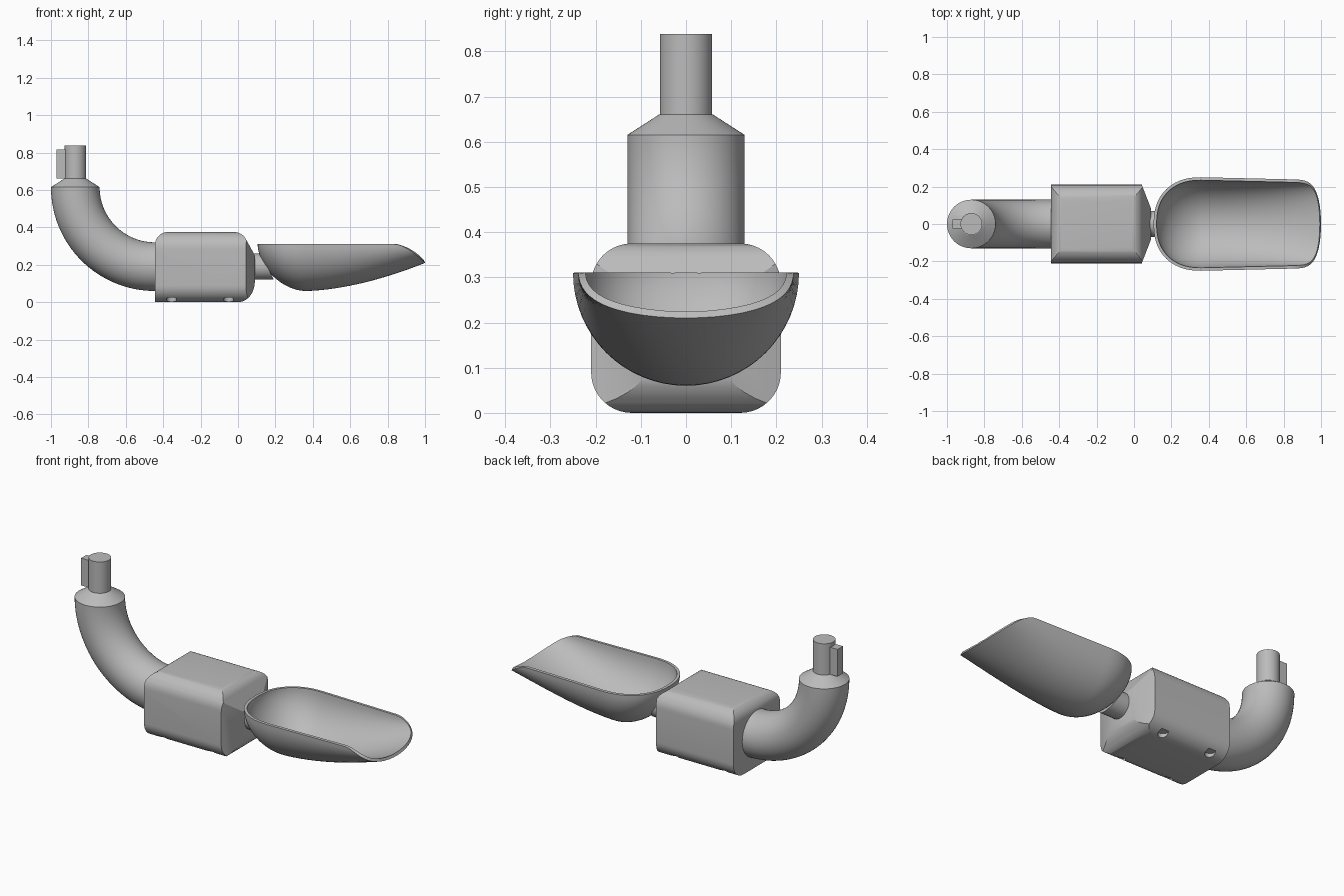
import bpy, bmesh
from math import sin, cos, pi, acos, radians
from mathutils import Vector, Matrix

if "Cube" in bpy.data.objects:
    bpy.data.objects.remove(bpy.data.objects["Cube"])

grey = bpy.data.materials.new("satin grey")
grey.use_nodes = True
grey.diffuse_color = (0.5, 0.5, 0.5, 1)
grey.node_tree.nodes["Principled BSDF"].inputs["Base Color"].default_value = (0.5, 0.5, 0.5, 1)


def make(name, bm):
    ob = bpy.data.objects.new(name, bpy.data.meshes.new(name))
    bm.to_mesh(ob.data)
    bm.free()
    ob.data.materials.append(grey)
    bpy.context.collection.objects.link(ob)
    return ob


def activate(ob):
    bpy.ops.object.select_all(action='DESELECT')
    ob.select_set(True)
    bpy.context.view_layer.objects.active = ob


def smooth(ob, angle=30):
    activate(ob)
    bpy.ops.object.shade_smooth_by_angle(angle=radians(angle))


def loft(name, rings, caps=True):
    """Closed skin through equal-length rings of points."""
    bm = bmesh.new()
    rows = [[bm.verts.new(p) for p in r] for r in rings]
    n = len(rows[0])
    for a, b in zip(rows, rows[1:]):
        for j in range(n):
            k = (j + 1) % n
            bm.faces.new((a[j], a[k], b[k], b[j]))
    if caps:
        bm.faces.new(rows[0])
        bm.faces.new(rows[-1])
    bmesh.ops.recalc_face_normals(bm, faces=bm.faces)
    return make(name, bm)


def arc(cx, cy, rx, ry, start, end, n=10):
    return [(cx + rx * cos(radians(start + (end - start) * i / n)),
             cy + ry * sin(radians(start + (end - start) * i / n))) for i in range(n + 1)]


def combine(ob, cutter, operation):
    m = ob.modifiers.new("cut", 'BOOLEAN')
    m.object, m.operation, m.solver = cutter, operation, 'EXACT'
    activate(ob)
    bpy.ops.object.modifier_apply(modifier=m.name)
    bpy.data.objects.remove(cutter)


def cylinder(name, r1, r2, a, b, n=48):
    a, b = Vector(a), Vector(b)
    q = (b - a).to_track_quat('Z', 'Y')
    circle = [Vector((cos(2 * pi * i / n), sin(2 * pi * i / n), 0)) for i in range(n)]
    return loft(name, [[p + q @ (c * r) for c in circle] for p, r in ((a, r1), (b, r2))])


# Body: rounded end section, trimmed by its side and plan outlines
section = (arc(.12, .09, .09, .09, -90, 0) + arc(.12, .285, .09, .09, 0, 90)
           + arc(-.12, .285, .09, .09, 90, 180) + arc(-.12, .09, .09, .09, 180, 270))
side = ([(-.445, 0)] + arc(0, .11, .09, .11, -90, 0) + [(.09, .25)]
        + arc(-.02, .305, .07, .07, 30, 90) + arc(-.375, .305, .07, .07, 90, 180))
plan = [(-.445, -.25), (.026, -.25), (.09, -.085), (.09, .085), (.026, .25), (-.445, .25)]
body = loft("body", [[(x, y, z) for y, z in section] for x in (-.445, .15)])
combine(body, loft("side_cutter", [[(x, y, z) for x, z in side] for y in (-.3, .3)]), 'INTERSECT')
combine(body, loft("plan_cutter", [[(x, y, z) for x, y in plan] for z in (-.1, .5)]), 'INTERSECT')

# Screw recesses under the body
for x in (-.355, -.05):
    for y in (-.165, .165):
        combine(body, cylinder("recess_cutter", .027, .027, (x, y, -.05), (x, y, .025), 24), 'DIFFERENCE')
smooth(body, 25)

# Curved handle pipe with a conical shoulder
rings = []
for i in range(33):
    t = pi / 2 * i / 32
    out = Vector((-sin(t), 0, -cos(t)))
    centre = Vector((-.445, 0, .615)) + out * .425
    rings.append([centre + out * .13 * cos(a) + Vector((0, .13 * sin(a), 0))
                  for a in [2 * pi * j / 48 for j in range(48)]])
smooth(loft("handle_pipe", rings))
smooth(cylinder("handle_shoulder", .13, .06, (-.87, 0, .615), (-.87, 0, .66)))
smooth(cylinder("handle_stub", .058, .058, (-.87, 0, .655), (-.87, 0, .838)))

# Locating key beside the stub
bm = bmesh.new()
bmesh.ops.create_cube(bm, size=1, matrix=Matrix.Translation((-.946, 0, .738))
                      @ Matrix.Diagonal((.05, .048, .155, 1)))
make("stub_key", bm)

# Neck, with its far end slanted to follow the bowl
neck = cylinder("neck", .07, .07, (.08, 0, .19), (.15, 0, .19))
for v in neck.data.vertices:
    if v.co.x > .1:
        v.co.x = .122 + (.26 - v.co.z) * .5
smooth(neck)

# Scoop bowl: half-ellipse sections, trimmed towards the pouring lip
RIM, START, WIDEST, TIP = .31, .105, .36, 1.0


def bowl_size(x):
    if x < WIDEST:
        t = min(1, (WIDEST - x) / (WIDEST - START))
        return .25 * (1 - t ** 2.3) ** .435, .25 * (1 - t ** 1.8) ** .555
    t = (x - WIDEST) / (TIP - WIDEST)
    return .25 - .015 * t, .25 - .15 * t ** 1.7


bm = bmesh.new()
rows, STATIONS, STEPS = [], 56, 32
for i in range(STATIONS + 1):
    x = START + (TIP - START) * (1 - cos(pi * i / STATIONS)) / 2
    w, d = bowl_size(x)
    drop = .1 * max(0, (x - .84) / .16) ** 1.6
    limit = acos(min(1, drop / d)) if d > 1e-6 else pi / 2
    angles = [limit * (2 * j / STEPS - 1) for j in range(STEPS + 1)]
    rows.append([bm.verts.new((x, w * sin(a), RIM - d * cos(a))) for a in angles])
for a, b in zip(rows, rows[1:]):
    for j in range(STEPS):
        bm.faces.new((a[j], a[j + 1], b[j + 1], b[j]))
bmesh.ops.remove_doubles(bm, verts=bm.verts, dist=1e-5)
bowl = make("scoop_bowl", bm)
wall = bowl.modifiers.new("wall", 'SOLIDIFY')
wall.thickness, wall.offset = .016, -1
activate(bowl)
bpy.ops.object.modifier_apply(modifier=wall.name)
smooth(bowl, 40)
